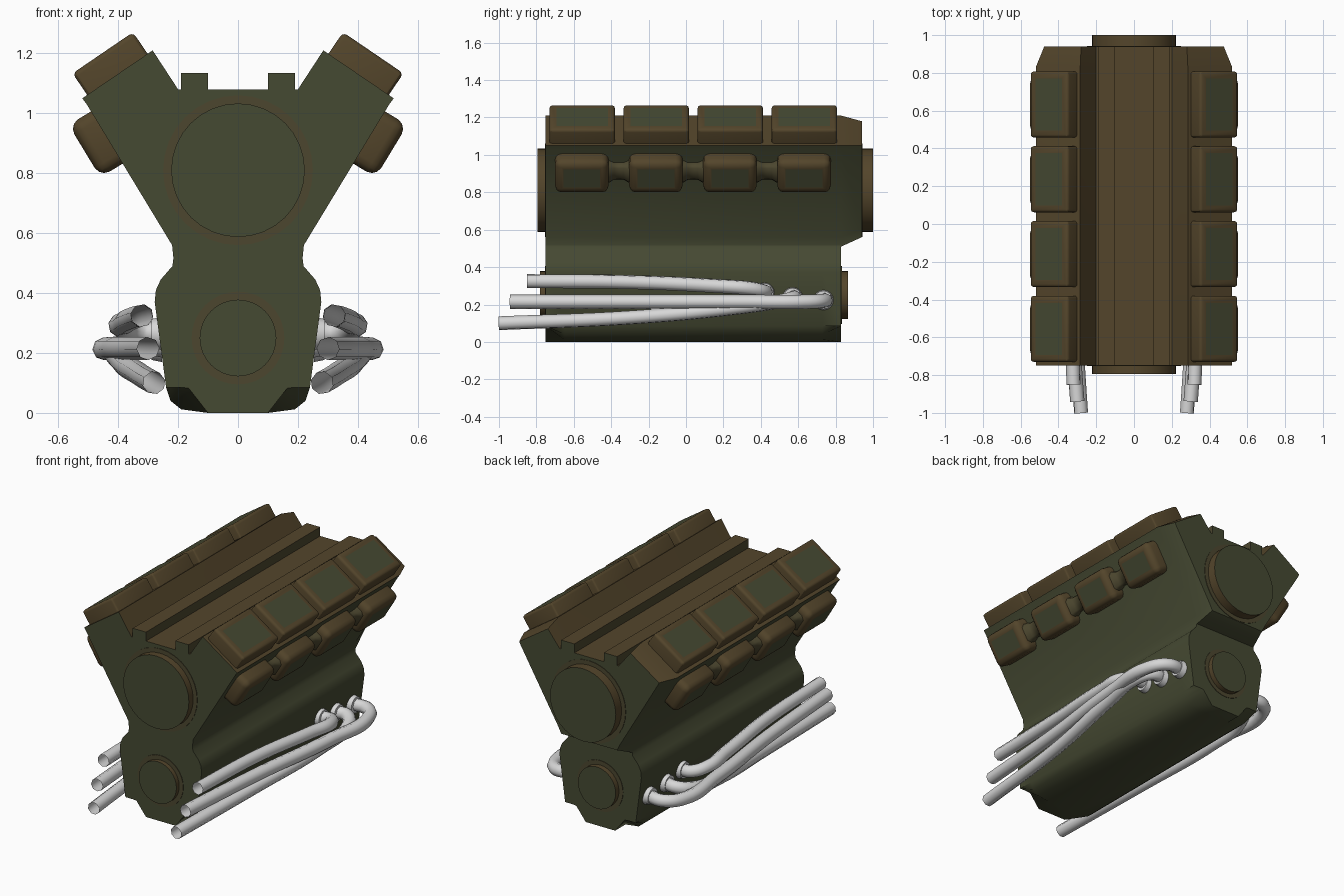
import bpy, bmesh
from mathutils import Vector

if "Cube" in bpy.data.objects:
    bpy.data.objects.remove(bpy.data.objects["Cube"], do_unlink=True)


def material(name, rgb):
    m = bpy.data.materials.new(name)
    m.use_nodes = True
    m.diffuse_color = (*rgb, 1)
    m.node_tree.nodes["Principled BSDF"].inputs["Base Color"].default_value = (*rgb, 1)
    return m


OLIVE = material("olive_green", (0.060, 0.067, 0.032))
WORN = material("worn_olive", (0.072, 0.062, 0.028))
BROWN = material("rust_brown", (0.088, 0.060, 0.024))
STEEL = material("light_steel", (0.68, 0.68, 0.68))
PAINTS = (OLIVE, WORN, BROWN)


def finish(name, bm, mats, rule=None, angle=0.5):
    """Turn a bmesh into a shaded object; rule gives each face its colour."""
    bmesh.ops.recalc_face_normals(bm, faces=bm.faces)
    if rule:
        for f in bm.faces:
            f.material_index = rule(f)
    me = bpy.data.meshes.new(name)
    bm.to_mesh(me)
    bm.free()
    ob = bpy.data.objects.new(name, me)
    bpy.context.collection.objects.link(ob)
    for m in mats:
        me.materials.append(m)
    bpy.ops.object.select_all(action='DESELECT')
    ob.select_set(True)
    bpy.context.view_layer.objects.active = ob
    bpy.ops.object.shade_smooth_by_angle(angle=angle)
    return ob


def loft(bm, rings):
    """Skin closed rings of points and cap both ends."""
    loops = [[bm.verts.new(p) for p in r] for r in rings]
    n = len(loops[0])
    for a, b in zip(loops, loops[1:]):
        for i in range(n):
            j = (i + 1) % n
            bm.faces.new((a[i], a[j], b[j], b[i]))
    return bm.faces.new(loops[0]), bm.faces.new(loops[-1])


def symmetric(half, y):
    """Mirror a right-hand outline into a full closed ring at depth y."""
    return [(x, y, z) for x, z in half] + [(-x, y, z) for x, z in reversed(half)]


# Upper V block, with a tapered rear end
upper = [(0.10, 1.08), (0.10, 1.135), (0.19, 1.135), (0.19, 1.08), (0.20, 1.08),
         (0.285, 1.21), (0.52, 1.05), (0.505, 1.03), (0.22, 0.56), (0.215, 0.51)]
rear = upper[:5] + [(0.28, 1.18), (0.475, 1.05), (0.465, 1.03), (0.21, 0.60), (0.19, 0.56)]


def upper_paint(f):
    c = f.calc_center_median()
    if f.normal.z > 0.5:
        return 2
    return 1 if abs(c.x) < 0.26 and c.z > 1.05 else 0


bm = bmesh.new()
loft(bm, [symmetric(upper, -0.75), symmetric(upper, 0.83), symmetric(rear, 0.94)])
finish("upper_block", bm, PAINTS, upper_paint)

# Lower crankcase with a rounded sump and clipped end corners
shoulder = [(0.215, 0.52), (0.219, 0.49), (0.258, 0.445), (0.274, 0.41), (0.278, 0.37), (0.24, 0.085)]
sump = shoulder + [(0.225, 0.04), (0.19, 0.012), (0.10, 0)]
clipped = shoulder + [(0.19, 0.085), (0.165, 0.083), (0.10, 0)]
bm = bmesh.new()
loft(bm, [symmetric(clipped, -0.75), symmetric(sump, -0.65),
          symmetric(sump, 0.73), symmetric(clipped, 0.83)])
finish("crankcase", bm, PAINTS, lambda f: 0, angle=0.7)


def disc(name, z, radius, y0, y1, rule, mats):
    bm = bmesh.new()
    bmesh.ops.create_cone(bm, cap_ends=True, segments=32, radius1=radius,
                          radius2=radius, depth=abs(y1 - y0))
    for v in bm.verts:
        v.co = Vector((v.co.x, v.co.z + (y0 + y1) / 2, v.co.y + z))
    finish(name, bm, mats, rule)


# Round end covers with worn rings around them
for label, z, r, front, back, front_wall, back_wall in (
        ("main", 0.81, 0.223, -0.795, 1.0, -0.75, 0.94),
        ("crank", 0.25, 0.128, -0.78, 0.865, -0.75, 0.83)):
    disc(label + "_end_covers", z, r, front, back,
         lambda f: 0 if abs(f.normal.y) > 0.9 else 2, PAINTS)
    disc(label + "_worn_rings", z, r + 0.027, front_wall - 0.003, back_wall + 0.003, None, [WORN])


def pad(bm, origin, along, out, y, half_u, half_y, height, bevel, margin):
    """Bevelled block standing on a sloped face; returns its centre panel."""
    along, out = Vector(along).normalized(), Vector(out).normalized()
    base = Vector(origin) + Vector((0, y, 0))
    side = Vector((0, 1, 0))
    rings = [[base + along * (a * half_u) + side * (b * half_y) + out * h
              for a, b in ((-1, -1), (1, -1), (1, 1), (-1, 1))] for h in (-0.02, height)]
    start = set(bm.faces)
    low, top = loft(bm, rings)
    new = set(bm.faces) - start
    edges = {e for f in new for e in f.edges} - set(low.edges)
    bmesh.ops.bevel(bm, geom=list(edges), offset=bevel, segments=3,
                    affect='EDGES', profile=0.5)
    bmesh.ops.recalc_face_normals(bm, faces=bm.faces)
    new = set(bm.faces) - start
    top = max(new, key=lambda f: (f.calc_center_median() - base).dot(out) * 10 + f.calc_area())
    bmesh.ops.inset_individual(bm, faces=[top], thickness=margin)
    for f in set(bm.faces) - start:
        f.material_index = 2
    top.material_index = 0


# Cylinder head covers, exhaust ports and their links on each bank
for name, s in (("left", 1), ("right", -1)):
    deck, port = (s * 0.4025, 0, 1.13), (s * 0.438, 0, 0.919)
    deck_u, deck_n = (s * 0.827, 0, -0.563), (s * 0.563, 0, 0.827)
    wall_u, wall_n = (-s * 0.518, 0, -0.855), (s * 0.855, 0, -0.518)

    bm = bmesh.new()
    for i in range(4):
        pad(bm, deck, deck_u, deck_n, -0.555 + i * 0.396, 0.122, 0.175, 0.087, 0.016, 0.03)
    finish(name + "_head_covers", bm, PAINTS)

    bm = bmesh.new()
    for i in range(4):
        pad(bm, port, wall_u, wall_n, -0.557 + i * 0.396, 0.102, 0.143, 0.087, 0.036, 0.012)
    finish(name + "_exhaust_ports", bm, PAINTS, angle=1.0)

    # Links narrow towards the middle
    bm = bmesh.new()
    u, n = Vector(wall_u), Vector(wall_n)
    for i in range(3):
        mid = Vector(port) + Vector((0, -0.359 + i * 0.396, 0))
        rings = []
        for dy, w, h in ((-0.10, 0.062, 0.062), (-0.05, 0.058, 0.055), (-0.025, 0.046, 0.035),
                         (0.025, 0.046, 0.035), (0.05, 0.058, 0.055), (0.10, 0.062, 0.062)):
            rings.append([mid + Vector((0, dy, 0)) + u * (a * w) + n * (b * h)
                          for a, b in ((-1, -0.3), (-1, 0.6), (-0.7, 1), (0.7, 1), (1, 0.6), (1, -0.3))])
        loft(bm, rings)
    finish(name + "_port_links", bm, [WORN], angle=1.0)

# Exhaust pipes with a collar where each meets the crankcase
paths = {
    "upper": [(0.25, 0.42, 0.265), (0.33, 0.42, 0.27), (0.385, 0.35, 0.285),
              (0.38, 0.15, 0.30), (0.34, -0.3, 0.32), (0.32, -0.85, 0.325)],
    "middle": [(0.25, 0.735, 0.225), (0.36, 0.74, 0.22), (0.43, 0.65, 0.215),
               (0.42, 0.3, 0.215), (0.35, -0.3, 0.215), (0.30, -0.94, 0.215)],
    "lower": [(0.25, 0.57, 0.24), (0.34, 0.575, 0.235), (0.40, 0.49, 0.215),
              (0.395, 0.25, 0.18), (0.33, -0.3, 0.13), (0.28, -1.0, 0.10)],
}
for side, s in (("left", 1), ("right", -1)):
    for label, path in paths.items():
        name = f"{side}_{label}_pipe"
        cu = bpy.data.curves.new(name, 'CURVE')
        cu.dimensions = '3D'
        cu.bevel_depth, cu.bevel_resolution, cu.resolution_u = 0.038, 2, 8
        sp = cu.splines.new('BEZIER')
        sp.bezier_points.add(len(path) - 1)
        for bp, (x, y, z) in zip(sp.bezier_points, path):
            bp.co = (s * x, y, z)
            bp.handle_left_type = bp.handle_right_type = 'AUTO'
        helper = bpy.data.objects.new(name + "_path", cu)
        bpy.context.collection.objects.link(helper)
        graph = bpy.context.evaluated_depsgraph_get()
        mesh = bpy.data.meshes.new_from_object(helper.evaluated_get(graph))
        bm = bmesh.new()
        bm.from_mesh(mesh)
        bpy.data.objects.remove(helper)
        bpy.data.meshes.remove(mesh)
        finish(name, bm, [STEEL], lambda f: 0, angle=1.2)

        bm = bmesh.new()
        bmesh.ops.create_cone(bm, cap_ends=True, segments=16, radius1=0.055,
                              radius2=0.048, depth=0.035)
        _, y, z = path[0]
        for v in bm.verts:
            v.co = Vector((s * (0.272 + v.co.z), y + v.co.x, z + v.co.y))
        finish(name + "_collar", bm, [STEEL])
